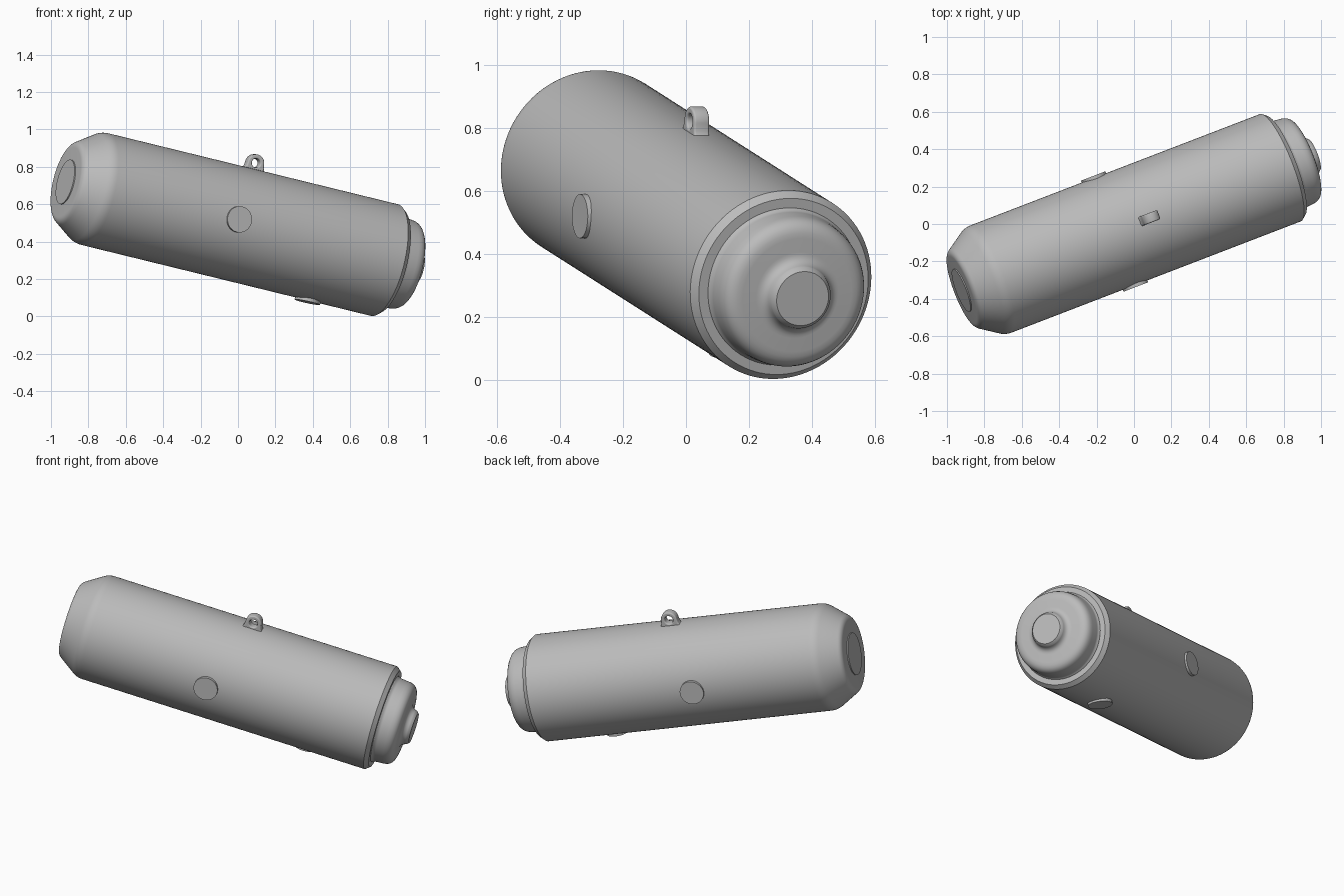
import bpy, bmesh, math
from mathutils import Vector, Matrix

cube = bpy.data.objects.get("Cube")
if cube:
    bpy.data.objects.remove(cube, do_unlink=True)

# Frame of the tilted tank: local x runs along the tank, local z points to the lug
axis = Vector((0.91, 0.35, -0.223)).normalized()
up = (Vector((0, 0, 1)) - axis * axis.z).normalized()
side = up.cross(axis)
frame = Matrix((axis, side, up)).transposed().to_4x4()
frame.translation = (0, 0, 0.493)
R = 0.307

steel = bpy.data.materials.new("grey_steel")
steel.use_nodes = True
steel.diffuse_color = (0.5, 0.5, 0.5, 1)
steel.node_tree.nodes["Principled BSDF"].inputs["Base Color"].default_value = (0.5, 0.5, 0.5, 1)


def rounded(points, steps=6):
    """Round the corners of a profile of (along, radius, fillet) points."""
    out = []
    for i, (t, r, f) in enumerate(points):
        p = Vector((t, r))
        if not f:
            out.append(p)
            continue
        a = p + (Vector(points[i - 1][:2]) - p).normalized() * f
        b = p + (Vector(points[i + 1][:2]) - p).normalized() * f
        for k in range(steps + 1):
            u = k / steps
            out.append(a * (1 - u) ** 2 + p * 2 * u * (1 - u) + b * u * u)
    return out


def finish(name, mesh, matrix, angle=28):
    mesh.shade_smooth()
    mesh.set_sharp_from_angle(angle=math.radians(angle))
    mesh.materials.clear()
    mesh.materials.append(steel)
    obj = bpy.data.objects.new(name, mesh)
    bpy.context.collection.objects.link(obj)
    obj.matrix_world = matrix
    return obj


def lathe(name, points, matrix=frame, segments=96):
    """Turn a profile around the local x axis."""
    bm = bmesh.new()
    verts = [bm.verts.new((p.x, 0, p.y)) for p in rounded(points)]
    edges = [bm.edges.new(pair) for pair in zip(verts, verts[1:])]
    bmesh.ops.spin(bm, geom=verts + edges, cent=(0, 0, 0), axis=(1, 0, 0),
                   angle=math.tau, steps=segments, use_duplicate=False)
    bmesh.ops.remove_doubles(bm, verts=bm.verts, dist=1e-5)
    bmesh.ops.recalc_face_normals(bm, faces=bm.faces)
    mesh = bpy.data.meshes.new(name)
    bm.to_mesh(mesh)
    bm.free()
    return finish(name, mesh, matrix)


# Tank body: conical closed end, long barrel, chamfered rim
lathe("tank_body", [(-1.01, 0, 0), (-1.01, 0.215, 0.025), (-0.87, R, 0.03),
                    (0.86, R, 0), (0.885, 0.287, 0), (0.885, 0, 0)])
lathe("end_plate", [(-1.0, 0, 0), (-1.016, 0, 0), (-1.016, 0.122, 0), (-1.0, 0.122, 0),
                    (-1.0, 0, 0)])

# Stepped end cover with a rounded shoulder and a central plug
lathe("end_cover", [(0.87, 0, 0), (0.87, 0.256, 0), (0.888, 0.256, 0), (0.9, 0.248, 0.008),
                    (1.008, 0.24, 0.055), (1.01, 0.11, 0.03), (1.045, 0.1, 0),
                    (1.058, 0.088, 0), (1.058, 0, 0)])


# Round ports: one on each side and one underneath
def port(name, along, direction):
    turn = Vector((1, 0, 0)).rotation_difference(Vector(direction)).to_matrix().to_4x4()
    place = frame @ Matrix.Translation((along, 0, 0)) @ turn
    lathe(name, [(0.27, 0, 0), (0.27, 0.07, 0), (0.318, 0.07, 0), (0.318, 0, 0)], place, 64)


port("front_port", -0.115, (0, -1, 0))
port("back_port", -0.115, (0, 1, 0))
port("bottom_port", 0.48, (0, 0, -1))

# Lifting lug: flared outline with a round eye, extruded and softly bevelled
curve = bpy.data.curves.new("lug_outline", "CURVE")
curve.dimensions = "2D"
curve.fill_mode = "BOTH"
curve.extrude = 0.019
curve.bevel_depth = 0.007
curve.bevel_resolution = 3
curve.offset = -0.007


def outline(points):
    spline = curve.splines.new("POLY")
    spline.points.add(len(points) - 1)
    for point, (x, y) in zip(spline.points, points):
        point.co = (x, y, 0, 1)
    spline.use_cyclic_u = True


def arc(radius, start, end, count):
    steps = [math.radians(start + (end - start) * k / count) for k in range(count + 1)]
    return [(radius * math.cos(a), radius * math.sin(a)) for a in steps]


base = [(0.05, -0.02), (0.055, -0.033), (0.068, -0.045), (0.068, -0.06)]
outline(base[::-1] + arc(0.047, 0, 180, 24) + [(-x, y) for x, y in base])
outline(arc(0.024, 0, 345, 23))
temp = bpy.data.objects.new("lug_outline", curve)
mesh = bpy.data.meshes.new_from_object(temp)
bpy.data.objects.remove(temp)
bpy.data.curves.remove(curve)
stand = Matrix.Translation((0.02, 0, R + 0.033)) @ Matrix.Rotation(math.pi / 2, 4, "X")
finish("lifting_lug", mesh, frame @ stand, 40)
